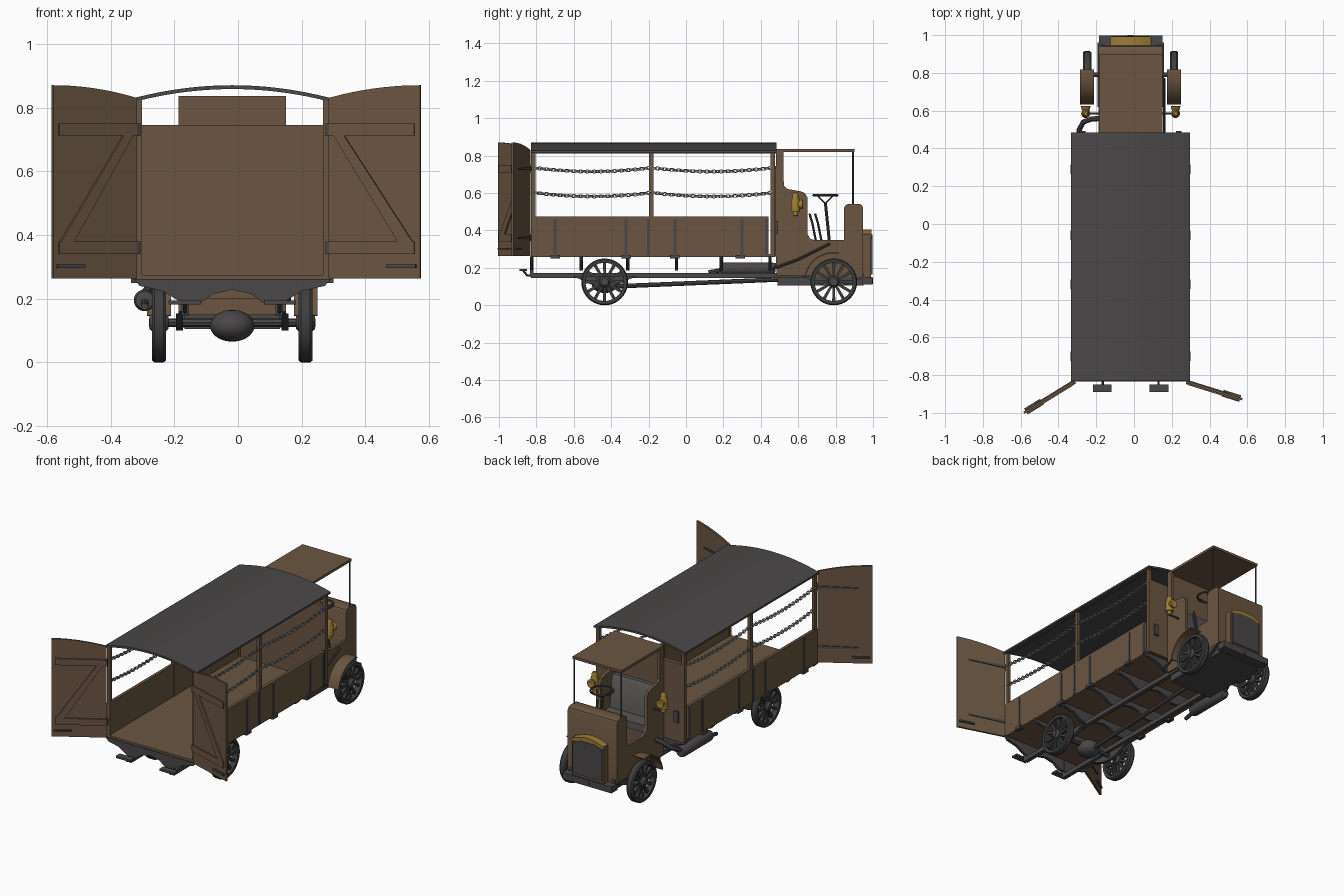
import bpy, bmesh, math
from mathutils import Vector, Matrix

if "Cube" in bpy.data.objects:
    bpy.data.objects.remove(bpy.data.objects["Cube"])

CX = -0.018   # the truck's own centre line


def material(name, r, g, b):
    m = bpy.data.materials.new(name)
    m.diffuse_color = (r, g, b, 1)
    m.use_nodes = True
    m.node_tree.nodes["Principled BSDF"].inputs["Base Color"].default_value = m.diffuse_color
    return m


WOOD = material("brown wood", 0.145, 0.092, 0.054)
IRON = material("dark grey iron", 0.068, 0.063, 0.063)
TYRE = material("dark rubber", 0.05, 0.049, 0.05)
CHAIN = material("light steel", 0.36, 0.36, 0.36)
BRASS = material("brass", 0.34, 0.2, 0.035)
LEATHER = material("grey leather", 0.1, 0.095, 0.092)
X, Y, Z = Vector((1, 0, 0)), Vector((0, 1, 0)), Vector((0, 0, 1))


def finish(bm, name, mat):
    bmesh.ops.recalc_face_normals(bm, faces=bm.faces[:])
    me = bpy.data.meshes.new(name)
    bm.to_mesh(me)
    bm.free()
    me.materials.append(mat)
    ob = bpy.data.objects.new(name, me)
    bpy.context.collection.objects.link(ob)
    return ob


def prism(name, pts, depth, mat, origin, U, V, N):
    """2D outline in the U,V plane pushed along N."""
    bm = bmesh.new()
    o = Vector(origin)
    f = bm.faces.new([bm.verts.new(o + U * a + V * b) for a, b in pts])
    r = bmesh.ops.extrude_face_region(bm, geom=[f])
    bmesh.ops.translate(bm, vec=N * depth, verts=[v for v in r["geom"] if isinstance(v, bmesh.types.BMVert)])
    return finish(bm, name, mat)


def side(name, pts, x0, x1, mat):      # outline in y,z
    return prism(name, pts, x1 - x0, mat, (CX + x0, 0, 0), Y, Z, X)


def front(name, pts, y0, y1, mat):     # outline in x,z
    return prism(name, pts, y1 - y0, mat, (CX, y0, 0), X, Z, Y)


def box(name, x0, x1, y0, y1, z0, z1, mat):
    return front(name, [(x0, z0), (x1, z0), (x1, z1), (x0, z1)], y0, y1, mat)


def tube(name, pts, r, mat, cyclic=False):
    cu = bpy.data.curves.new(name, 'CURVE')
    cu.dimensions = '3D'
    cu.bevel_depth, cu.bevel_resolution, cu.use_fill_caps = r, 2, True
    sp = cu.splines.new('POLY')
    sp.points.add(len(pts) - 1)
    for p, c in zip(sp.points, pts):
        p.co = (c[0] + CX, c[1], c[2], 1)
    sp.use_cyclic_u = cyclic
    tmp = bpy.data.objects.new(name, cu)
    me = bpy.data.meshes.new_from_object(tmp)
    bpy.data.objects.remove(tmp)
    me.materials.clear()
    me.materials.append(mat)
    ob = bpy.data.objects.new(name, me)
    bpy.context.collection.objects.link(ob)
    return ob


def lathe(name, prof, c, axis, mat, n=32):
    """(radius, along-axis) outline spun round the axis."""
    bm = bmesh.new()
    vs = [bm.verts.new((r, 0, a)) for r, a in prof]
    es = [bm.edges.new(p) for p in zip(vs, vs[1:])]
    bmesh.ops.spin(bm, geom=vs + es, cent=(0, 0, 0), axis=(0, 0, 1), angle=2 * math.pi, steps=n)
    bmesh.ops.remove_doubles(bm, verts=bm.verts[:], dist=1e-5)
    m = Matrix.Translation((c[0] + CX, c[1], c[2])) @ axis.to_track_quat('Z', 'Y').to_matrix().to_4x4()
    bmesh.ops.transform(bm, matrix=m, verts=bm.verts[:])
    return finish(bm, name, mat)


def arc(cy, cz, r, a0, a1, n=10):
    return [(cy + r * math.cos(math.radians(a0 + (a1 - a0) * i / n)),
             cz + r * math.sin(math.radians(a0 + (a1 - a0) * i / n))) for i in range(n + 1)]


# cargo body: floor, bulkhead and arched roof
box("cargo_floor", -.305, .305, -.83, .475, .258, .275, WOOD)
box("front_bulkhead", -.29, .29, .455, .48, .26, .745, WOOD)
ts = [i / 12 - 1 for i in range(25)]
front("cargo_roof", [(.315 * t, .87 - .042 * t * t) for t in ts] +
      [(.315 * t, .858 - .042 * t * t) for t in reversed(ts)], -.83, .485, IRON)

# shaped cross bearers under the floor
half = [(.31, .262), (.29, .24), (.22, .225), (.155, .185), (.1, .185), (.06, .215)]
bearer = half + [(0, .228)] + [(-x, z) for x, z in reversed(half)]
for y in (-.835, -.57, -.32, -.06, .18, .44):
    front("cross_bearer", bearer, y, y + .018, IRON)


# chains: alternating oval links along a sagging line
def chain(x, y0, y1, z):
    bm = bmesh.new()
    n = 34
    for i in range(n):
        t = (i + .5) / n
        rot = Matrix.Rotation(math.pi / 2 * (i % 2) + .5, 4, 'Y')
        m = Matrix.Translation((CX + x, y0 + (y1 - y0) * t, z - .08 * t * (1 - t))) @ rot
        ring = []
        for a in range(10):
            ca, sa = math.cos(a * math.pi / 5), math.sin(a * math.pi / 5)
            ring.append([bm.verts.new(m @ Vector((sa * (.009 + .003 * cb), ca * (.015 + .003 * cb), .003 * sb)))
                         for cb, sb in ((1, 0), (0, 1), (-1, 0), (0, -1))])
        for a in range(10):
            p, q = ring[a], ring[(a + 1) % 10]
            for b in range(4):
                bm.faces.new((p[b], p[(b + 1) % 4], q[(b + 1) % 4], q[b]))
    finish(bm, "side_chain", CHAIN)


# body sides, posts, straps, hinges and chains
for s in (-1, 1):
    def sbox(name, a, b, *rest):
        return box(name, min(s * a, s * b), max(s * a, s * b), *rest)
    sbox("side_board", .288, .306, -.83, .44, .262, .475, WOOD)
    sbox("roof_rail", .285, .306, -.828, .48, .812, .83, IRON)
    for y in (-.817, -.185, .465):
        sbox("roof_post", .284, .304, y - .012, y + .012, .26, .822, WOOD)
    for y in (-.7, -.32, -.2, -.06, .3, .43):
        sbox("side_strap", .306, .31, y - .008, y + .008, .265, .46, IRON)
    for y in (-.7, -.32, -.06, .29):
        sbox("board_hinge", .29, .318, y - .025, y + .025, .25, .268, IRON)
    for z in (.735, .602):
        chain(s * .3, -.81, -.19, z)
        chain(s * .3, -.18, .46, z)
    sbox("bulkhead_handle", .24, .27, .48, .492, .38, .45, IRON)

    # rear doors, swung open by different amounts
    U = Vector((-.263, -.162, 0)) if s < 0 else Vector((.288, -.09, 0))
    hinge = Vector((CX + s * .305, -.832, 0))
    W = U.length
    U.normalize()
    N = Vector((U.y * s, -U.x * s, 0))   # towards the viewer at -y
    dome = [(W * i / 10, .83 + .04 * (1 - (1 - i / 10) ** 2)) for i in range(11)]
    prism("rear_door", [(0, .263)] + dome + [(W, .263)], .012, WOOD, hinge, U, Z, N)
    on = hinge + N * .012
    for z in (.34, .71):
        rail = [(.005, z), (W * .94, z), (W * .94, z + .04), (.005, z + .04)]
        prism("door_rail", rail, .008, WOOD, on, U, Z, N)
        strap = [(.0, z + .012), (W * .75, z + .016), (W * .75, z + .024), (0, z + .03)]
        prism("door_strap_hinge", strap, -.005, IRON, hinge, U, Z, N)
        prism("door_pivot", [(-.008, z), (.008, z), (.008, z + .04), (-.008, z + .04)], .018, IRON, hinge, U, Z, N)
    prism("door_brace", [(.02, .71), (.055, .71), (W * .92, .38), (W * .76, .38)], .008, WOOD, on, U, Z, N)
    for o, d in ((on, .012), (hinge, -.012)):
        prism("door_latch", [(W * .64, .297), (W * .96, .297), (W * .96, .307), (W * .64, .307)], d, IRON, o, U, Z, N)

    # chassis rail, rear step and leaf springs
    sbox("chassis_rail", .135, .16, -.83, .95, .145, .172, IRON)
    sbox("rail_hanger", .135, .16, -.835, -.815, .15, .262, IRON)
    sbox("rear_step", .1, .2, -.89, -.85, .182, .194, IRON)
    tube("step_bracket", [(s * .148, -.81, .158), (s * .148, -.85, .16), (s * .148, -.87, .185)], .006, IRON)
    for y in (-.435, .79):
        up = [(y + .17 * t / 4, .118 + .035 * (t / 4) ** 2) for t in range(-4, 5)]
        lo = [(y + .15 * t / 4, .1 + .05 * (t / 4) ** 2) for t in range(4, -5, -1)]
        side("leaf_spring", up + lo, s * .165 - .011, s * .165 + .011, IRON)

        # spoked wheel
        c = (s * .23, y, .125)
        lathe("tyre", [(.102, -.02), (.119, -.022), (.125, -.014), (.125, .014), (.119, .022), (.102, .02), (.102, -.02)],
              c, X, TYRE, 40)
        lathe("wheel_hub", [(0, -.03), (.02, -.03), (.03, -.018), (.03, .018), (.02, .03), (0, .03)], c, X, IRON, 20)
        for k in range(12):
            a = k * math.pi / 6
            R, T = Y * math.cos(a) + Z * math.sin(a), Z * math.cos(a) - Y * math.sin(a)
            prism("wheel_spoke", [(.022, -.0065), (.106, -.0085), (.106, .0085), (.022, .0065)], .018, TYRE,
                  (CX + c[0] - .009, y, .125), R, T, X)

    # front mudguard over the rear half of the wheel
    side("front_mudguard", arc(.79, .125, .16, 80, 172) + arc(.79, .125, .153, 172, 80),
         s * .23 - .037, s * .23 + .037, WOOD)

    # cab side with its curved armrest and low sill
    cab = [(.485, .16), (.485, .822), (.52, .822), (.523, .64), (.54, .622), (.61, .61), (.635, .6), (.65, .575),
           (.65, .38), (.665, .355), (.69, .348), (.85, .348), (.85, .15)]
    side("cab_side", cab, s * .16 - .009, s * .16 + .009, WOOD)
    tube("windscreen_post", [(s * .162, .893, .5), (s * .162, .893, .825)], .0045, IRON)

    # brass side lamp
    lx = s * .238
    lathe("lamp_body", [(0, -.04), (.024, -.04), (.024, .02), (.017, .035), (.017, .05), (.01, .062), (0, .062)],
          (lx, .585, .54), Z, BRASS, 16)
    lathe("lamp_lens", [(0, 0), (.018, 0), (.026, .028), (.02, .03), (0, .024)], (lx, .595, .54), Y, BRASS, 16)
    lathe("lamp_foot", [(0, -.065), (.014, -.06), (.014, -.04), (0, -.04)], (lx, .585, .54), Z, BRASS, 16)
    tube("lamp_bracket", [(s * .165, .585, .48), (lx, .585, .48)], .006, IRON)

# axles, differential and drive shaft
for y in (-.435, .79):
    tube("axle", [(-.262, y, .125), (.262, y, .125)], .013, IRON)
lathe("differential", [(.07 * math.sin(i * math.pi / 10), -.05 * math.cos(i * math.pi / 10)) for i in range(11)],
      (0, -.435, .115), Z, IRON, 24)
tube("drive_shaft", [(0, -.4, .1), (0, .55, .14)], .012, IRON)

# silencer and exhaust on the left, linkage on the right
lathe("silencer", [(0, -.15), (.028, -.145), (.034, -.13), (.034, .13), (.028, .145), (0, .15)],
      (-.275, .33, .195), Y, IRON, 20)
tube("exhaust_tail", [(-.275, .2, .19), (-.275, .12, .175)], .012, IRON)
tube("exhaust_pipe", [(-.275, .45, .2), (-.272, .5, .22), (-.25, .54, .245), (-.21, .555, .27), (-.15, .56, .28)], .014, IRON)
tube("brake_linkage", [(.178, .45, .19), (.178, .6, .245), (.178, .77, .33)], .007, IRON)

# cab roof, back, floor and underpan
box("cab_roof", -.168, .168, .485, .9, .82, .836, WOOD)
box("cab_back", -.168, .168, .482, .5, .2, .835, WOOD)
box("cab_floor", -.16, .16, .49, .86, .2, .215, WOOD)
box("underpan", -.15, .15, .49, .95, .105, .15, IRON)
box("seat_base", -.15, .15, .5, .64, .21, .35, WOOD)
box("seat_cushion", -.15, .15, .505, .65, .35, .395, LEATHER)
side("seat_back", [(.5, .39), (.56, .39), (.54, .57), (.525, .59), (.5, .59)], -.15, .15, LEATHER)

# scuttle with rounded top, radiator, bumper
side("scuttle", [(.845, .15), (.845, .52), (.853, .535), (.868, .542), (.925, .542), (.94, .535), (.947, .52), (.947, .15)],
     -.169, .169, WOOD)
box("radiator_shell", -.11, .11, .94, .988, .15, .38, WOOD)
front("radiator_cap", [(-.11, .365), (.11, .365)] + [(.11 * t, .405 - .028 * t * t) for t in (1, .75, .5, .25, 0, -.25, -.5, -.75, -1)],
      .945, .993, BRASS)
front("radiator_grille", [(-.1, .165), (.1, .165), (.1, .36), (.05, .378), (-.05, .378), (-.1, .36)], .988, .996, IRON)
box("front_bumper", -.168, .168, .94, .998, .11, .15, IRON)
lathe("starting_handle_boss", [(0, -.03), (.016, -.03), (.016, .0), (0, .0)], (0, 1.0, .13), Y, IRON, 16)

# steering wheel and levers
top = Vector((.075, .745, .588))
tube("steering_rim", [(top.x + .065 * math.cos(i * math.pi / 12), top.y + .065 * math.sin(i * math.pi / 12), top.z)
                      for i in range(24)], .006, IRON, True)
for i in range(4):
    a = math.pi / 4 + i * math.pi / 2
    tube("steering_spoke", [(top.x, top.y, .545), (top.x + .063 * math.cos(a), top.y + .063 * math.sin(a), .588)], .004, IRON)
tube("steering_column", [(top.x, top.y, .55), (top.x, .78, .21)], .008, IRON)
for x, y in ((.125, .66), (.142, .69)):
    tube("hand_lever", [(x, y, .49), (x, y + .015, .44), (x, y + .06, .22)], .006, IRON)

# smooth the rounded parts, keep hard edges crisp
bpy.ops.object.select_all(action='SELECT')
bpy.context.view_layer.objects.active = bpy.context.collection.objects[0]
bpy.ops.object.shade_smooth_by_angle(angle=math.radians(35))
